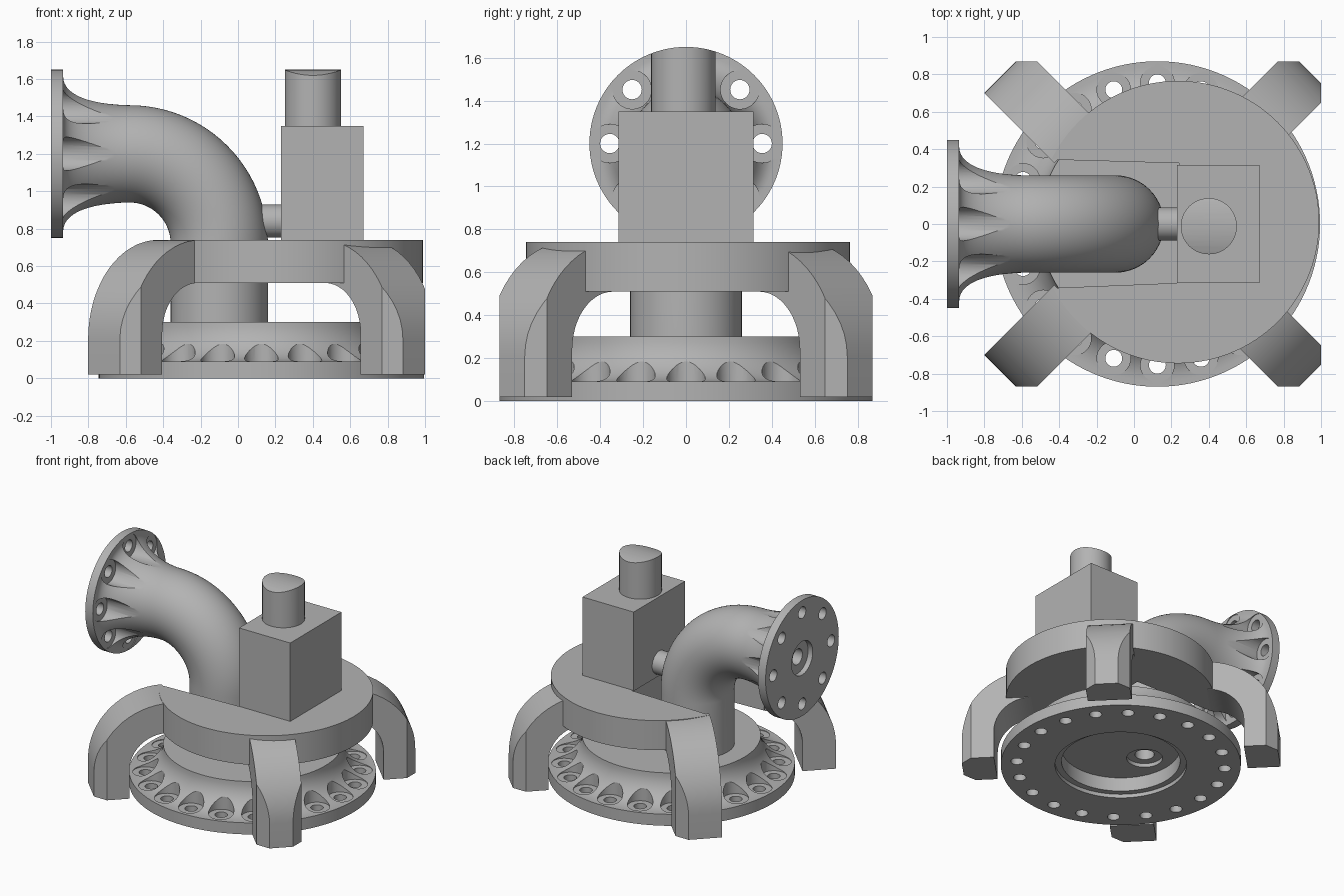
import bpy, bmesh
from math import sin, cos, pi, radians, sqrt
from mathutils import Matrix, Vector

if "Cube" in bpy.data.objects:
    bpy.data.objects.remove(bpy.data.objects["Cube"], do_unlink=True)

grey = bpy.data.materials.new("cast grey")
grey.use_nodes = True
colour = (0.45, 0.45, 0.45, 1)
grey.diffuse_color = colour
grey.node_tree.nodes["Principled BSDF"].inputs["Base Color"].default_value = colour

BASE_X = 0.125      # axis of the base flange and arms
PIPE_X = -0.10      # axis of the rising pipe
PIPE_Z = 1.20       # axis of the outlet


def finish(name, bm):
    bmesh.ops.recalc_face_normals(bm, faces=bm.faces)
    mesh = bpy.data.meshes.new(name)
    bm.to_mesh(mesh)
    bm.free()
    mesh.materials.append(grey)
    obj = bpy.data.objects.new(name, mesh)
    bpy.context.collection.objects.link(obj)
    return obj


def select(obj):
    bpy.ops.object.select_all(action='DESELECT')
    obj.select_set(True)
    bpy.context.view_layer.objects.active = obj


def smooth(obj):
    select(obj)
    bpy.ops.object.shade_smooth_by_angle(angle=radians(30))


def loft(bm, stations, y=0, sides=64):
    """Skin circles given as (x, z, tilt, radius); tilt 0 runs up, pi/2 runs to -x."""
    rings = []
    for x, z, t, r in stations:
        ring = []
        for i in range(sides):
            a = 2 * pi * i / sides
            ring.append(bm.verts.new((x + r * cos(a) * cos(t), y + r * sin(a),
                                      z + r * cos(a) * sin(t))))
        rings.append(ring)
    for low, high in zip(rings, rings[1:]):
        for i in range(sides):
            j = (i + 1) % sides
            bm.faces.new((low[i], low[j], high[j], high[i]))
    bm.faces.new(rings[0][::-1])
    bm.faces.new(rings[-1])


def upright(x, steps):
    return [(x, z, 0, r) for z, r in steps]


def outward(z, steps):
    return [(x, z, pi / 2, r) for x, r in steps]


def solid(name, stations, y=0, sides=64):
    bm = bmesh.new()
    loft(bm, stations, y, sides)
    return finish(name, bm)


def prism(name, outline, bottom, top):
    bm = bmesh.new()
    face = bm.faces.new([bm.verts.new((x, y, bottom)) for x, y in outline])
    made = bmesh.ops.extrude_face_region(bm, geom=[face])["geom"]
    verts = [v for v in made if isinstance(v, bmesh.types.BMVert)]
    bmesh.ops.translate(bm, verts=verts, vec=(0, 0, top - bottom))
    return finish(name, bm)


def block(name, x0, x1, y, z0, z1):
    return prism(name, [(x0, -y), (x1, -y), (x1, y), (x0, y)], z0, z1)


def combine(obj, tool, operation='DIFFERENCE'):
    tool.hide_render = True
    mod = obj.modifiers.new("cut", 'BOOLEAN')
    mod.operation, mod.object, mod.solver = operation, tool, 'EXACT'
    select(obj)
    bpy.ops.object.modifier_apply(modifier=mod.name)
    bpy.data.objects.remove(tool, do_unlink=True)


# Base flange with flared collar
flare = [(0.30 - 0.21 * sin(s), 0.84 - 0.21 * cos(s))
         for s in [pi / 2 * i / 12 for i in range(12, -1, -1)]]
base = solid("base_flange", upright(BASE_X, [(0, 0.87), (0.09, 0.87)] + flare), sides=120)

# Bolt holes with spot-faced pockets in the base
bm = bmesh.new()
for i in range(20):
    a = 2 * pi * i / 20
    loft(bm, upright(BASE_X + 0.755 * cos(a),
                     [(-0.1, 0.045), (0.085, 0.045), (0.085, 0.09), (0.5, 0.09)]),
         0.755 * sin(a), 32)
combine(base, finish("base_bolts", bm))

# Underside recess and inlet
combine(base, solid("recess", upright(BASE_X, [(-0.1, 0.477), (0.03, 0.477),
                                               (0.03, 0.43), (0.14, 0.43)])))
combine(base, solid("inlet", upright(PIPE_X, [(0.1, 0.13), (0.17, 0.13),
                                              (0.17, 0.07), (0.27, 0.07)])))
smooth(base)

# Elbow pipe flaring into the outlet flange
path = upright(PIPE_X, [(0.285, 0.26)])
for i in range(25):
    t = pi / 2 * i / 24
    path.append((-0.58 + 0.48 * cos(t), 0.72 + 0.48 * sin(t), t, 0.26))
path += outward(PIPE_Z, [(-0.58 - 0.355 * sin(s), 0.42 - 0.16 * cos(s))
                         for s in [pi / 2 * i / 14 for i in range(1, 15)]])
path += outward(PIPE_Z, [(-0.935, 0.45), (-1.0, 0.45)])
pipe = solid("elbow_pipe", path, sides=96)

# Outlet bolt holes and bore
bm = bmesh.new()
for i in range(8):
    a = 2 * pi * i / 8
    loft(bm, outward(PIPE_Z + 0.355 * sin(a),
                     [(-0.6, 0.09), (-0.94, 0.09), (-0.94, 0.045), (-1.1, 0.045)]),
         0.355 * cos(a), 32)
combine(pipe, finish("outlet_bolts", bm))
combine(pipe, solid("bore", outward(PIPE_Z, [(-0.75, 0.06), (-0.96, 0.06),
                                             (-0.96, 0.13), (-1.1, 0.13)])))
smooth(pipe)

# Raised plate with a slot for the pipe
plate = solid("upper_plate", upright(0.235, [(0.51, 0.755), (0.74, 0.755)]), 0.01, 120)
combine(plate, prism("slot", [(-1, -0.365), (0.24, -0.315), (0.24, 0.325), (-1, 0.36)], 0.4, 0.9))
smooth(plate)

# Four curved arms, trimmed to the footprint
outline = []
for i in range(17):
    a = pi / 2 * (1 - i / 16)
    outline.append((0.62 + 0.53 * cos(a), 0.21 + 0.53 * sin(a)))
outline += [(1.15, 0.02), (0.91, 0.02)]
for i in range(13):
    a = pi / 2 * i / 12
    outline.append((0.64 + 0.27 * cos(a), 0.24 + 0.27 * sin(a)))
names = ["back_left_arm", "back_right_arm", "front_right_arm", "front_left_arm"]
for k, name in enumerate(names):
    arm = prism(name, outline, -0.16, 0.16)
    arm.data.transform(Matrix.Translation((BASE_X, 0, 0))
                       @ Matrix.Rotation(radians(45 + 90 * k), 4, 'Z')
                       @ Matrix.Rotation(pi / 2, 4, 'X'))
    combine(arm, block("trim", -1.2, 1.0, 0.87, -0.5, 1.5), 'INTERSECT')
    smooth(arm)

# Drive housing, connecting shaft and domed post
block("drive_housing", 0.23, 0.67, 0.315, 0.735, 1.35)
smooth(solid("shaft", outward(0.84, [(0.25, 0.088), (0.05, 0.088)]), sides=48))
post = solid("top_post", upright(0.40, [(1.34, 0.15), (1.75, 0.15)]), -0.012)
combine(post, solid("post_trim", outward(PIPE_Z, [(0.9, 0.45), (-0.2, 0.45)]), sides=96), 'INTERSECT')
smooth(post)
